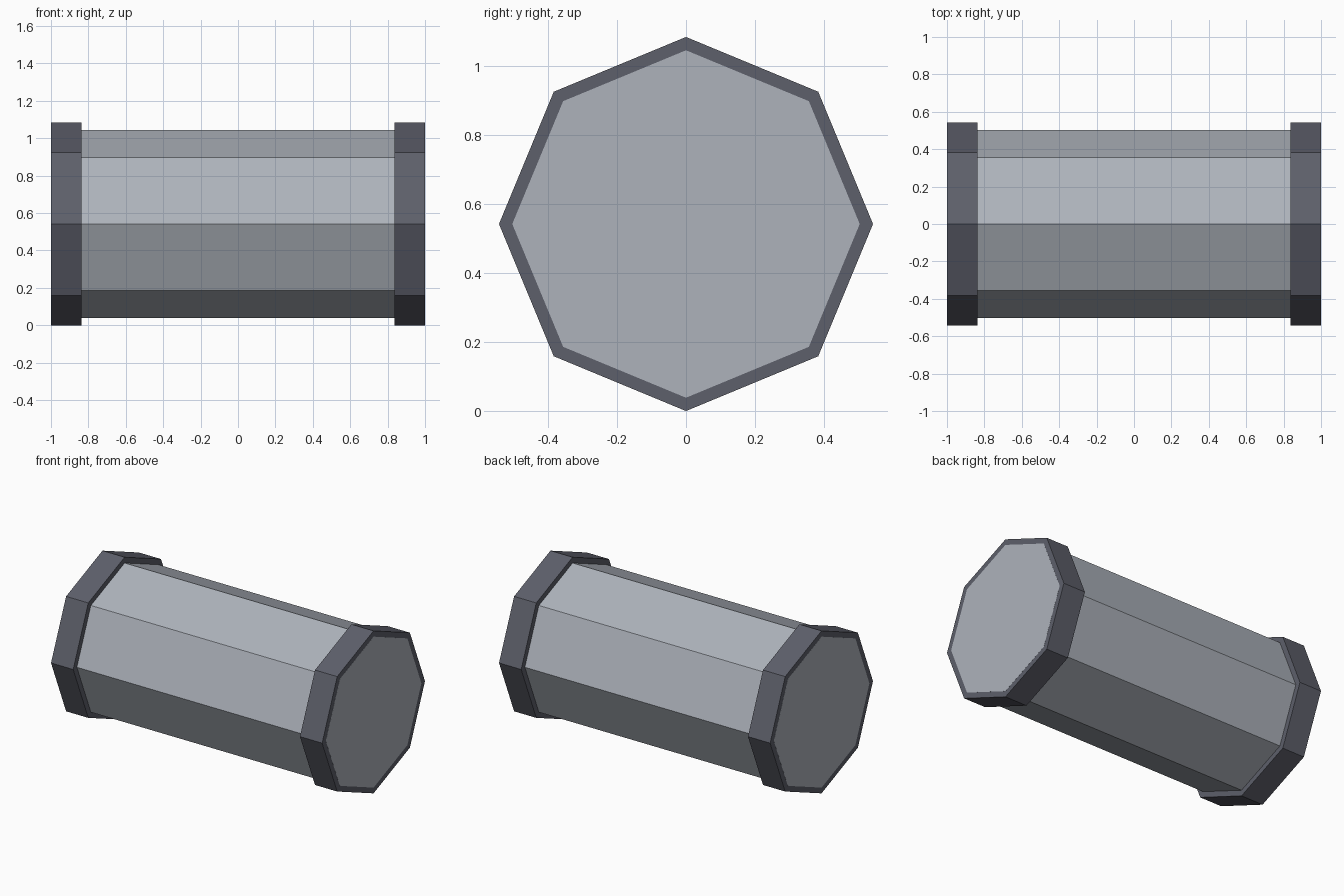
import bpy
from math import pi

if "Cube" in bpy.data.objects:
    bpy.data.objects.remove(bpy.data.objects["Cube"])

R_CAP, R_BODY = 0.5415, 0.503
CAP_W = 0.164


def material(name, color):
    mat = bpy.data.materials.new(name)
    mat.diffuse_color = (*color, 1)
    mat.use_nodes = True
    mat.node_tree.nodes["Principled BSDF"].inputs["Base Color"].default_value = mat.diffuse_color
    return mat


def octagon_bar(name, radius, x0, x1, mat):
    """Flat-shaded octagonal prism along x, with a corner pointing up."""
    bpy.ops.mesh.primitive_cylinder_add(
        vertices=8, radius=radius, depth=x1 - x0,
        location=((x0 + x1) / 2, 0, R_CAP), rotation=(0, pi / 2, 0))
    obj = bpy.context.object
    obj.name = name
    obj.data.materials.append(mat)
    return obj


light = material("light_grey", (0.42, 0.45, 0.50))
dark = material("dark_grey", (0.11, 0.115, 0.145))

# Main barrel, its ends a hair proud of the caps
octagon_bar("barrel", R_BODY, -1.0, 1.0, light)

# Wider end bands
octagon_bar("left_end_cap", R_CAP, -0.9995, -1 + CAP_W, dark)
octagon_bar("right_end_cap", R_CAP, 1 - CAP_W, 0.9995, dark)
